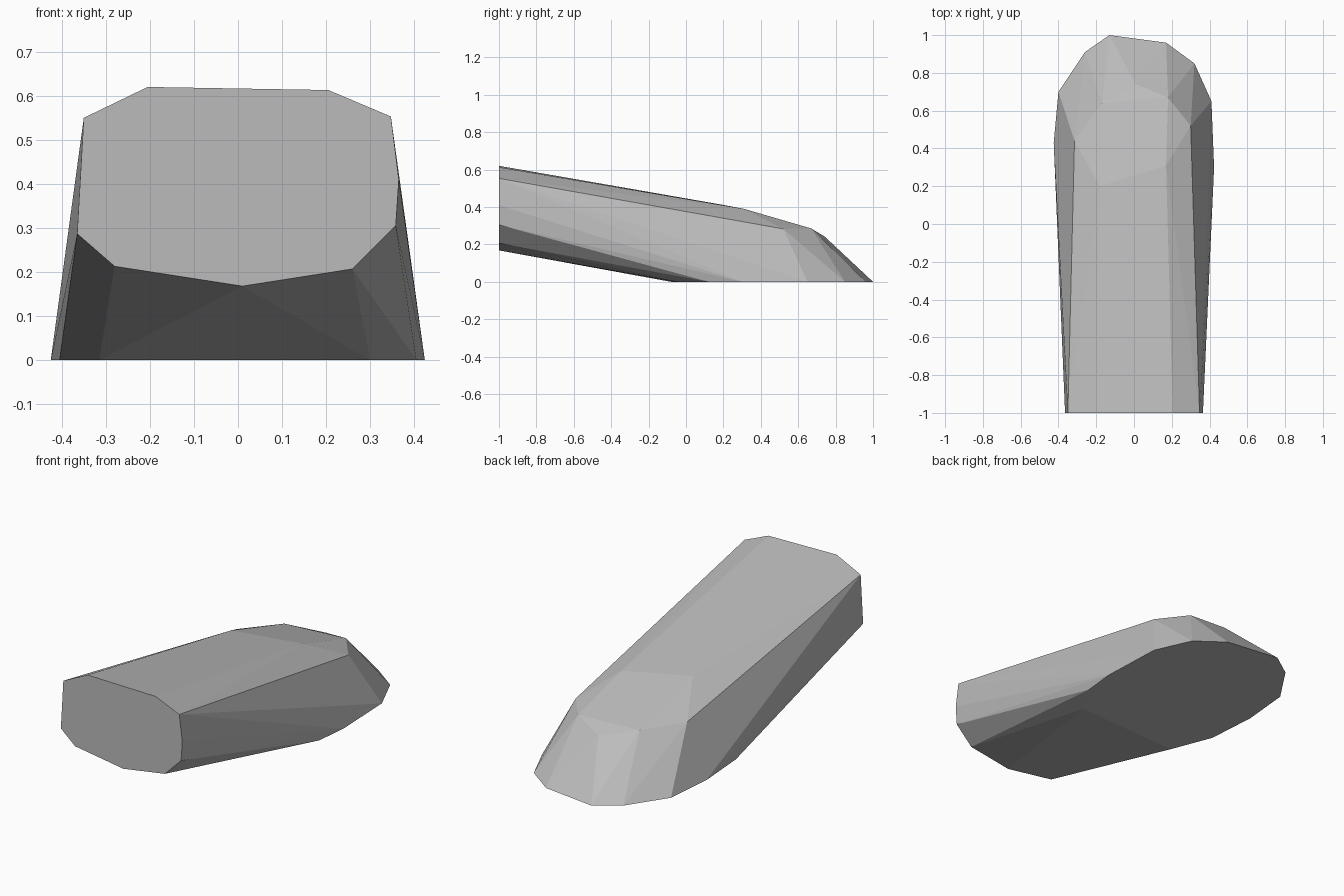
import bpy, bmesh, math

if "Cube" in bpy.data.objects:
    bpy.data.objects.remove(bpy.data.objects["Cube"])

grey = bpy.data.materials.new("plain_grey")
grey.use_nodes = True
colour = (0.5, 0.5, 0.5, 1.0)
grey.diffuse_color = colour
grey.node_tree.nodes["Principled BSDF"].inputs["Base Color"].default_value = colour

# Flat cut end, as x and z on the front plane
front_end = [(-0.35, 0.55), (-0.205, 0.62), (0.205, 0.613), (0.347, 0.553), (0.365, 0.41),
             (0.358, 0.305), (0.26, 0.207), (0.01, 0.168), (-0.28, 0.213), (-0.365, 0.287)]

# Rounded footprint, as x and y on the ground
footprint = [(-0.13, 1.0), (0.17, 0.96), (0.32, 0.85), (0.41, 0.65), (0.424, 0.3), (0.405, 0.12),
             (0.3, -0.05), (-0.315, -0.08), (-0.405, 0.15), (-0.425, 0.43), (-0.4, 0.7), (-0.26, 0.91)]

# Shoulders and crown where the top rounds down to the tip
crown = [(-0.315, 0.44, 0.29), (-0.18, 0.2, 0.411), (-0.17, 0.64, 0.282), (0.01, 0.74, 0.243),
         (0.18, 0.67, 0.285), (0.17, 0.31, 0.39), (0.3, 0.52, 0.283)]

points = [(x, -1, z) for x, z in front_end] + [(x, y, 0) for x, y in footprint] + crown

# Wrap the sections in one faceted convex skin
bm = bmesh.new()
for p in points:
    bm.verts.new(p)
hull = bmesh.ops.convex_hull(bm, input=bm.verts[:])
loose = [v for v in bm.verts if not v.link_faces]
bmesh.ops.delete(bm, geom=loose, context="VERTS")
bmesh.ops.dissolve_limit(bm, angle_limit=math.radians(0.3), verts=bm.verts[:], edges=bm.edges[:])
bmesh.ops.recalc_face_normals(bm, faces=bm.faces[:])

mesh = bpy.data.meshes.new("faceted_body")
bm.to_mesh(mesh)
bm.free()
mesh.materials.append(grey)
body = bpy.data.objects.new("faceted_body", mesh)
bpy.context.collection.objects.link(body)
